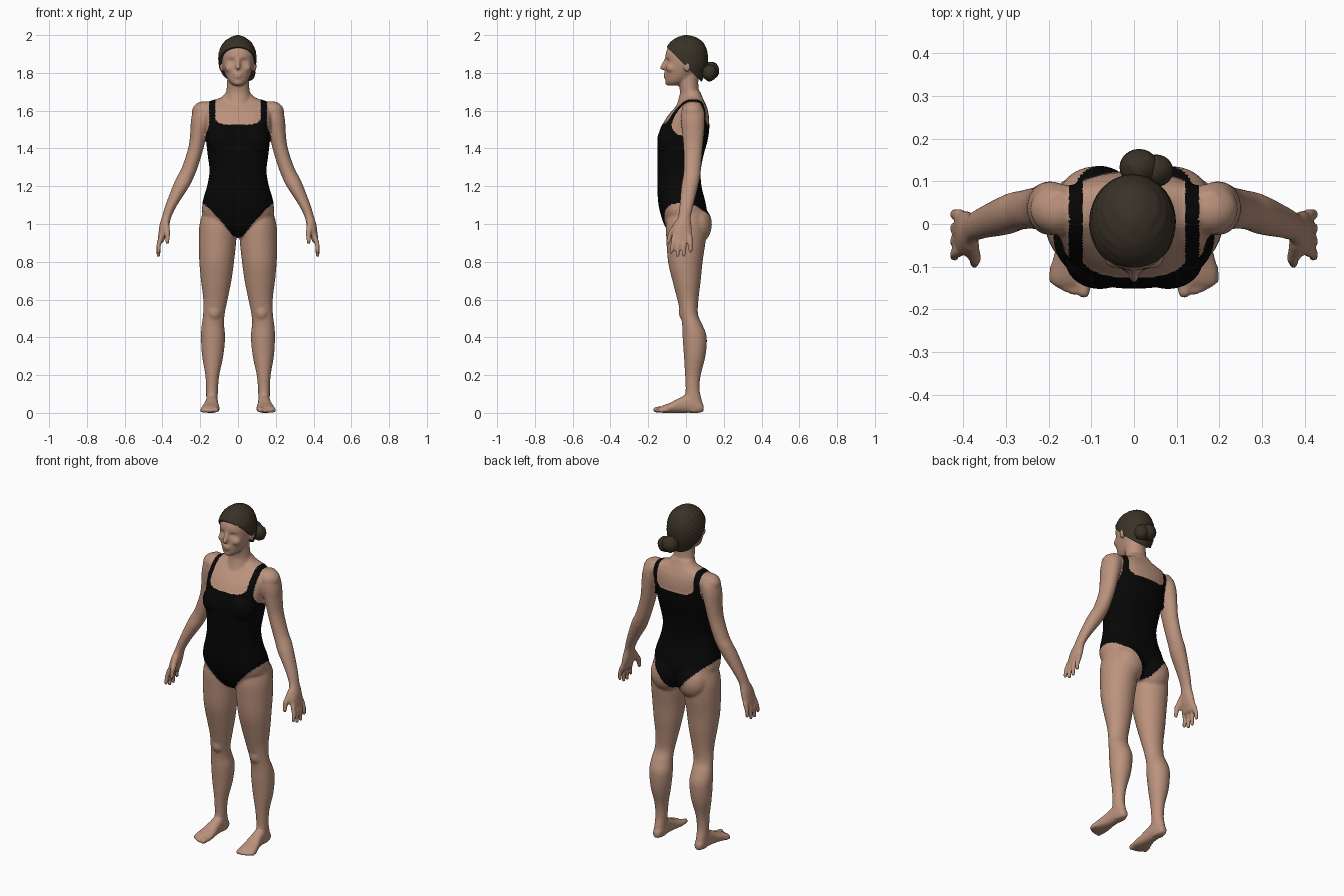
import bpy, bmesh, math
from mathutils import Vector, Matrix

if "Cube" in bpy.data.objects:
    bpy.data.objects.remove(bpy.data.objects["Cube"])


def material(name, rgb):
    m = bpy.data.materials.new(name)
    m.diffuse_color = (*rgb, 1)
    m.use_nodes = True
    m.node_tree.nodes["Principled BSDF"].inputs["Base Color"].default_value = m.diffuse_color
    return m


SKIN = material("skin", (0.50, 0.29, 0.205))
SUIT = material("black_swimsuit", (0.002, 0.002, 0.002))
HAIR = material("dark_brown_hair", (0.040, 0.031, 0.019))


def bridge(bm, rings):
    """Join equal rings of points into a closed tube."""
    rings = [[bm.verts.new(p) for p in ring] for ring in rings]
    n = len(rings[0])
    for r, q in zip(rings, rings[1:]):
        for j in range(n):
            bm.faces.new((r[j], r[(j + 1) % n], q[(j + 1) % n], q[j]))
    bm.faces.new(rings[0])
    bm.faces.new(rings[-1])


def loft(bm, rows, axis="z", side=1, power=2.0, sub=4, segs=32):
    """Rows are (station, a0, a1, b0, b1): box limits of each rounded section."""
    pts = [rows[0]] + list(rows) + [rows[-1]]
    smooth = []
    for i in range(1, len(pts) - 2):
        p0, p1, p2, p3 = pts[i - 1:i + 3]
        for k in range(sub):
            t = k / sub
            smooth.append([0.5 * (2 * b + (c - a) * t + (2 * a - 5 * b + 4 * c - d) * t * t
                                  + (3 * b - a - 3 * c + d) * t ** 3)
                           for a, b, c, d in zip(p0, p1, p2, p3)])
    smooth.append(rows[-1])
    rings = []
    for s, a0, a1, b0, b1 in smooth:
        ring = []
        for j in range(segs):
            th = 2 * math.pi * j / segs
            c, n = math.cos(th), math.sin(th)
            a = (a0 + a1) / 2 + (a1 - a0) / 2 * math.copysign(abs(c) ** (2 / power), c)
            b = (b0 + b1) / 2 + (b1 - b0) / 2 * math.copysign(abs(n) ** (2 / power), n)
            ring.append((side * a, b, s) if axis == "z" else (side * a, s, b))
        rings.append(ring)
    bridge(bm, rings)


def lathe(bm, profile, matrix, segs):
    bridge(bm, [[matrix @ Vector((r * math.cos(2 * math.pi * j / segs),
                                  r * math.sin(2 * math.pi * j / segs), z))
                 for j in range(segs)] for r, z in profile])


def ball(bm, center, radii, steps=14):
    arc = [math.pi * (k + .25) / (steps + .5) for k in range(steps + 1)]
    m = Matrix.Translation(center) @ Matrix.Diagonal((*radii, 1))
    lathe(bm, [(math.sin(a), -math.cos(a)) for a in arc], m, 24)


def capsule(bm, p, q, r1, r2):
    p, q = Vector(p), Vector(q)
    d = q - p
    m = Matrix.Translation(p) @ d.to_track_quat("Z", "Y").to_matrix().to_4x4()
    arc = [math.pi / 2 * k / 5 for k in range(6)]
    low = [(r1 * max(math.sin(a), .1), -r1 * math.cos(a)) for a in arc]
    high = [(r2 * max(math.cos(a), .1), d.length + r2 * math.sin(a)) for a in arc]
    lathe(bm, low + high, m, 14)


def make_object(bm, name, *mats):
    bmesh.ops.recalc_face_normals(bm, faces=bm.faces)
    me = bpy.data.meshes.new(name)
    bm.to_mesh(me)
    bm.free()
    for m in mats:
        me.materials.append(m)
    ob = bpy.data.objects.new(name, me)
    bpy.context.collection.objects.link(ob)
    return ob


bm = bmesh.new()

# torso
torso = [(0.93, .05, -.06, .06), (0.98, .14, -.105, .095), (1.05, .188, -.132, .11),
         (1.12, .185, -.146, .10), (1.20, .162, -.149, .08), (1.28, .149, -.149, .076),
         (1.36, .158, -.150, .09), (1.44, .167, -.148, .112), (1.50, .172, -.136, .121),
         (1.56, .180, -.105, .122), (1.61, .180, -.065, .114), (1.645, .155, -.03, .10),
         (1.67, .09, -.015, .088), (1.70, .062, -.01, .075)]
loft(bm, [(z, -w, w, f, b) for z, w, f, b in torso], power=2.4)

# neck and head
neck = [(1.60, .075, -.06, .09), (1.66, .068, -.04, .082), (1.70, .062, -.032, .07),
        (1.75, .058, -.04, .065), (1.80, .056, -.04, .07)]
loft(bm, [(z, -w, w, f, b) for z, w, f, b in neck])
head = [(1.733, .022, -.096, -.05), (1.75, .045, -.108, .0), (1.78, .063, -.110, .04),
        (1.82, .077, -.111, .075), (1.86, .085, -.108, .09), (1.90, .087, -.108, .10),
        (1.94, .076, -.092, .09), (1.97, .05, -.055, .06), (1.985, .02, -.02, .03)]
loft(bm, [(z, -w, w, f, b) for z, w, f, b in head], power=2.15)
capsule(bm, (0, -.104, 1.875), (0, -.125, 1.828), .009, .013)
ball(bm, (0, -.108, 1.793), (.026, .012, .007))
ball(bm, (0, -.106, 1.779), (.022, .013, .008))
ball(bm, (0, -.093, 1.748), (.022, .018, .015))

leg = [(1.08, .05, .18, -.09, .09), (1.00, .012, .203, -.106, .105), (.92, .009, .208, -.104, .105),
       (.80, .021, .205, -.095, .088), (.70, .035, .196, -.072, .078), (.60, .055, .184, -.046, .066),
       (.52, .071, .185, -.028, .064), (.46, .073, .193, -.020, .090), (.40, .068, .196, -.018, .110),
       (.30, .078, .190, -.011, .103), (.20, .099, .173, -.005, .078), (.12, .106, .169, -.002, .072),
       (.05, .108, .168, -.01, .088), (.005, .112, .163, 0, .085)]
foot = [(.094, .122, .153, .008, .04), (.07, .110, .165, 0, .07), (.02, .106, .170, 0, .10),
        (-.03, .104, .176, 0, .082), (-.08, .098, .190, 0, .055), (-.12, .096, .198, 0, .040),
        (-.142, .102, .194, .003, .03)]
arm = [(1.645, .15, .205, .01, .075), (1.60, .14, .236, -.02, .096), (1.55, .145, .249, -.026, .10),
       (1.48, .165, .253, -.02, .096), (1.40, .183, .264, -.013, .088), (1.30, .213, .297, -.012, .080),
       (1.25, .233, .323, -.016, .075), (1.20, .257, .346, -.025, .065), (1.10, .322, .384, -.034, .040),
       (1.04, .352, .402, -.042, .026), (1.00, .362, .414, -.060, .028), (.96, .373, .420, -.074, .032),
       (.92, .388, .424, -.072, .031), (.905, .394, .422, -.065, .025)]
fingers = [(-.062, .852, -.078), (-.034, .834, -.045), (-.006, .836, -.012), (.021, .858, .024)]
toes = [(.116, -.158, .016), (.140, -.157, .011), (.158, -.150, .011), (.174, -.141, .011),
        (.188, -.131, .010)]

for s in (-1, 1):
    # legs, buttocks, knees and feet
    loft(bm, leg, side=s)
    ball(bm, (s * .088, .060, .995), (.090, .076, .10))
    ball(bm, (s * .125, -.012, .535), (.035, .026, .045))
    loft(bm, foot, axis="y", side=s, power=2.3)
    for x, y, r in toes:
        capsule(bm, (s * x, y + .03, r + .004), (s * (x + .002), y, r + .001), r, r)
    # chest and shoulder fullness
    ball(bm, (s * .080, -.085, 1.44), (.080, .066, .085))
    ball(bm, (s * .178, .035, 1.595), (.066, .060, .055))
    # arms, hands, fingers and thumbs
    loft(bm, arm, side=s)
    for y, tip, ty in fingers:
        capsule(bm, (s * .407, y, .93), (s * .420, (y + ty) / 2, .89), .0145, .0125)
        capsule(bm, (s * .420, (y + ty) / 2, .89), (s * .421, ty, tip), .0125, .0105)
    capsule(bm, (s * .382, -.045, 1.0), (s * .373, -.082, .95), .019, .0145)
    capsule(bm, (s * .373, -.082, .95), (s * .374, -.093, .905), .0145, .011)
    # ears and cheeks
    ball(bm, (s * .088, .006, 1.835), (.010, .019, .030))
    ball(bm, (s * .043, -.075, 1.825), (.028, .030, .025))

# blend the body into one skin
raw = make_object(bm, "body_source")
rem = raw.modifiers.new("blend", "REMESH")
rem.mode, rem.voxel_size = "VOXEL", 0.0068
soft = raw.modifiers.new("soften", "SMOOTH")
soft.factor, soft.iterations = 0.5, 4
dg = bpy.context.evaluated_depsgraph_get()
mesh = bpy.data.meshes.new_from_object(raw.evaluated_get(dg))
bpy.data.objects.remove(raw)


def in_suit(p):
    x, z = abs(p.x), p.z
    if z < .91 or z > 1.72 or x > .2:
        return False
    if z < .93 + 1.16 * max(x - .03, 0) + .018 * math.sin(min(x / .19, 1) * math.pi):
        return False                                     # leg openings
    if z > 1.3:
        side = .174 if z < 1.45 else max(.151, .174 - .30 * (z - 1.45))
        if x > side:
            return False                                 # armholes
    if z < 1.525 + .03 * min(x / .12, 1) ** 6:
        return True                                      # body of the suit
    return x > .121                                      # shoulder straps


bm = bmesh.new()
bm.from_mesh(mesh)
bpy.data.meshes.remove(mesh)
for v in bm.verts:                                       # eye sockets and closed lids
    x, y, z = abs(v.co.x), v.co.y, v.co.z
    if y < -.05 and 1.8 < z < 1.92:
        v.co.y += .013 * math.exp(-((x - .033) / .017) ** 2 - ((z - 1.862) / .012) ** 2)
        v.co.y -= .005 * math.exp(-((x - .033) / .011) ** 2 - ((z - 1.860) / .007) ** 2)
bm.normal_update()
cloth = set()
for f in bm.faces:
    f.smooth = True
    f.material_index = int(in_suit(f.calc_center_median()))
    if f.material_index:
        cloth.update(f.verts)
for v in cloth:                                          # cloth thickness
    v.co += v.normal * .002
make_object(bm, "body_with_swimsuit", SKIN, SUIT)

# hair cap, cut along a slanted hairline
bm = bmesh.new()
cap = [(1.735, -.055, .055, .01, .075), (1.78, -.082, .078, -.06, .095), (1.83, -.099, .094, -.09, .112),
       (1.88, -.104, .097, -.109, .116), (1.92, -.098, .092, -.110, .111), (1.96, -.077, .072, -.086, .092),
       (1.985, -.046, .042, -.053, .06), (1.997, -.018, .016, -.02, .025), (2.0, -.004, .004, -.004, .006)]
loft(bm, cap, segs=96, sub=6)
cut = bmesh.ops.bisect_plane(bm, geom=bm.verts[:] + bm.edges[:] + bm.faces[:],
                             plane_co=(0, 0, 1.835), plane_no=(0, 1, 1), clear_inner=True)
rim = [v for v in cut["geom_cut"] if isinstance(v, bmesh.types.BMVert)]
bm.faces.new(sorted(rim, key=lambda v: math.atan2(v.co.y, v.co.x)))
for v in bm.verts:                                       # combed strands
    v.co.x += .0012 * math.sin(v.co.z * 260 + v.co.y * 120) * min(1, abs(v.co.x) / .05)
hair = make_object(bm, "hair_cap", HAIR)

# bun of coiled lobes at the nape
bm = bmesh.new()
ball(bm, (.012, .133, 1.812), (.046, .043, .047))
ball(bm, (.052, .125, 1.800), (.040, .038, .044))
for v in bm.verts:
    v.co.z += .0015 * math.sin(v.co.x * 200 + v.co.y * 160)
bun = make_object(bm, "hair_bun", HAIR)

for ob in (hair, bun):
    bpy.ops.object.select_all(action="DESELECT")
    ob.select_set(True)
    bpy.context.view_layer.objects.active = ob
    bpy.ops.object.shade_smooth_by_angle(angle=math.radians(50))
